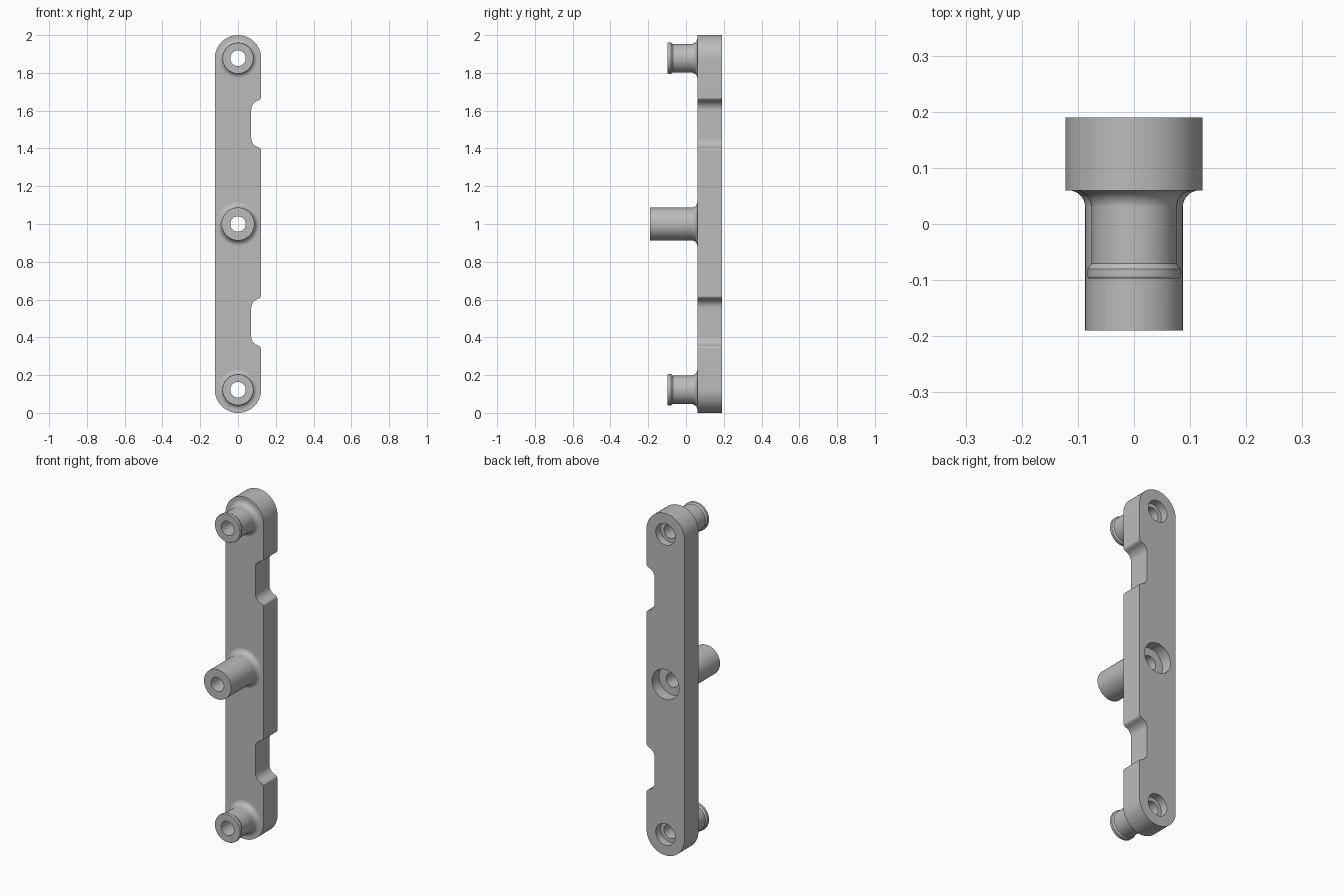
import bpy
import bmesh
from math import sin, cos, pi, radians

if "Cube" in bpy.data.objects:
    bpy.data.objects.remove(bpy.data.objects["Cube"], do_unlink=True)

HALF = 0.1225                  # half width of the bar and radius of its ends
FRONT, BACK = 0.06, 0.19       # bar faces along y
HOLE = 0.041

grey = bpy.data.materials.new("plain grey")
grey.use_nodes = True
grey.diffuse_color = (0.5, 0.5, 0.5, 1)
grey.node_tree.nodes["Principled BSDF"].inputs["Base Color"].default_value = (0.5, 0.5, 0.5, 1)


def skin(name, rings):
    """Join equal rings of points into a closed solid."""
    bm = bmesh.new()
    loops = [[bm.verts.new(p) for p in ring] for ring in rings]
    n = len(loops[0])
    for a, b in zip(loops, loops[1:]):
        for i in range(n):
            j = (i + 1) % n
            bm.faces.new((a[i], a[j], b[j], b[i]))
    bm.faces.new(loops[0])
    bm.faces.new(loops[-1])
    bmesh.ops.recalc_face_normals(bm, faces=bm.faces)
    mesh = bpy.data.meshes.new(name)
    bm.to_mesh(mesh)
    bm.free()
    mesh.materials.append(grey)
    obj = bpy.data.objects.new(name, mesh)
    bpy.context.collection.objects.link(obj)
    return obj


def lathe(name, profile, z, sides=64):
    """Turn (radius, y) points about a y axis at height z."""
    return skin(name, [[(r * cos(2 * pi * i / sides), y, z + r * sin(2 * pi * i / sides))
                        for i in range(sides)] for r, y in profile])


def arc(cx, cz, r, start, end, steps):
    angles = [radians(start + (end - start) * i / steps) for i in range(steps + 1)]
    return [(cx + r * cos(a), cz + r * sin(a)) for a in angles]


def notch(z):
    """Edge cut-out, listed from bottom to top, symmetric about z."""
    upper = arc(0.12, z + 0.075, 0.05, 180, 115, 8)
    upper += [(0.112, z + 0.126), (0.118, z + 0.131), (HALF, z + 0.139)]
    return [(x, 2 * z - h) for x, h in reversed(upper)] + upper


def boss_profile(radius, fillet, tip):
    """Foot hidden in the bar, fillet, then the tip points."""
    curve = [(radius + fillet - x, FRONT - fillet + h)
             for x, h in arc(0, 0, fillet, 90, 0, 8)]
    return [(radius + fillet, FRONT + 0.02)] + curve + tip


def combine(target, tool, operation):
    mod = target.modifiers.new(operation.lower(), "BOOLEAN")
    mod.operation = operation
    mod.solver = "EXACT"
    mod.object = tool
    bpy.context.view_layer.objects.active = target
    bpy.ops.object.modifier_apply(modifier=mod.name)
    bpy.data.objects.remove(tool, do_unlink=True)


# Bar with round ends and two notches on its left edge
outline = (arc(0, HALF, HALF, 180, 360, 40) + notch(0.48) + notch(1.53)
           + arc(0, 2 - HALF, HALF, 0, 180, 40))
bar = skin("mounting_bar", [[(x, y, z) for x, z in outline] for y in (FRONT, BACK)])

# Two lipped end bosses and a longer plain centre boss
lip = [(0.076, -0.07), (0.083, -0.08), (0.083, -0.094), (0.081, -0.097)]
end_boss = boss_profile(0.076, 0.03, lip)
centre_boss = boss_profile(0.087, 0.03, [(0.087, -0.19)])
# height, boss profile, counterbore radius and depth
stations = [(HALF, end_boss, 0.063, 0.045),
            (1.0, centre_boss, 0.087, 0.065),
            (2 - HALF, end_boss, 0.063, 0.045)]
for z, profile, bore, depth in stations:
    combine(bar, lathe("boss", profile, z), "UNION")

# Through holes, counterbored from the back
for z, profile, bore, depth in stations:
    step = BACK - depth
    cutter = lathe("hole_cutter", [(HOLE, -0.3), (HOLE, step), (bore, step), (bore, 0.3)], z)
    combine(bar, cutter, "DIFFERENCE")

# Smooth curves with crisp edges and flat faces
bpy.ops.object.select_all(action="DESELECT")
bar.select_set(True)
bpy.context.view_layer.objects.active = bar
bpy.ops.object.shade_smooth_by_angle(angle=radians(30))
weighted = bar.modifiers.new("flat face normals", "WEIGHTED_NORMAL")
weighted.keep_sharp = True
